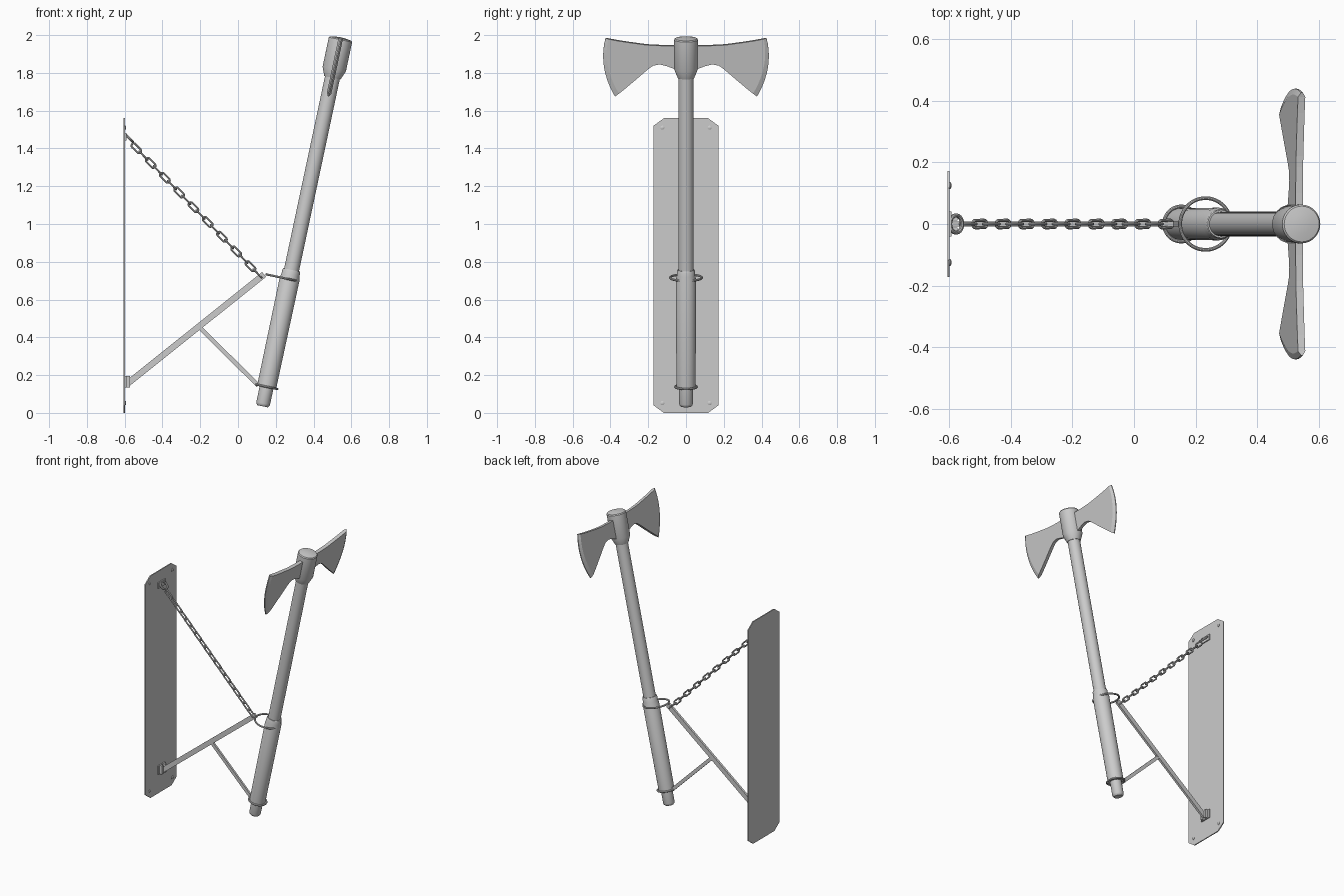
import bpy, bmesh, math
from mathutils import Matrix, Vector

if "Cube" in bpy.data.objects:
    bpy.data.objects.remove(bpy.data.objects["Cube"])

TILT = Matrix.Translation((0.13, 0, 0.035)) @ Matrix.Rotation(math.radians(12), 4, 'Y')


def add(name, bm, matrix=Matrix(), smooth=False):
    bmesh.ops.recalc_face_normals(bm, faces=bm.faces)
    me = bpy.data.meshes.new(name)
    bm.to_mesh(me)
    bm.free()
    ob = bpy.data.objects.new(name, me)
    bpy.context.collection.objects.link(ob)
    ob.matrix_world = matrix
    if smooth:
        bpy.ops.object.select_all(action='DESELECT')
        ob.select_set(True)
        bpy.context.view_layer.objects.active = ob
        bpy.ops.object.shade_smooth_by_angle(angle=math.radians(35))
    return ob


def lathe(name, profile, matrix, n=32):
    bm = bmesh.new()
    vs = [bm.verts.new((r, 0, z)) for r, z in profile]
    es = [bm.edges.new(p) for p in zip(vs, vs[1:])]
    bmesh.ops.spin(bm, geom=vs + es, cent=(0, 0, 0), axis=(0, 0, 1),
                   angle=2 * math.pi, steps=n, use_merge=True)
    bmesh.ops.remove_doubles(bm, verts=bm.verts, dist=1e-5)
    return add(name, bm, matrix, True)


def torus(name, major, minor, matrix, stretch=0, n=40, m=10):
    # stretch pulls the two halves apart along x to form a chain link
    bm = bmesh.new()
    rings = []
    for i in range(n):
        a = 2 * math.pi * (i + 0.5) / n
        c, s = math.cos(a), math.sin(a)
        ring = []
        for j in range(m):
            b = 2 * math.pi * j / m
            r = major + minor * math.cos(b)
            ring.append(bm.verts.new((r * c + math.copysign(stretch, c), r * s, minor * math.sin(b))))
        rings.append(ring)
    for i in range(n):
        p, q = rings[i], rings[(i + 1) % n]
        for j in range(m):
            k = (j + 1) % m
            bm.faces.new((p[j], q[j], q[k], p[k]))
    return add(name, bm, matrix, True)


def box(name, size, matrix):
    bm = bmesh.new()
    bmesh.ops.create_cube(bm, size=1, matrix=Matrix.Diagonal((*size, 1)))
    return add(name, bm, matrix)


def bar(name, a, b, height, depth):
    a, b = Vector(a), Vector(b)
    d = b - a
    rot = Matrix.Rotation(math.atan2(-d.z, d.x), 4, 'Y')
    return box(name, (d.length, depth, height), Matrix.Translation((a + b) / 2) @ rot)


# Wall plate with clipped corners
bm = bmesh.new()
w, h, cy, cz = 0.172, 1.56, 0.055, 0.04
outline = [(-w + cy, 0), (w - cy, 0), (w, cz), (w, h - cz),
           (w - cy, h), (-w + cy, h), (-w, h - cz), (-w, cz)]
face = bm.faces.new([bm.verts.new((-0.605, y, z)) for y, z in outline])
ext = bmesh.ops.extrude_face_region(bm, geom=[face])
bmesh.ops.translate(bm, vec=(0.007, 0, 0),
                    verts=[v for v in ext['geom'] if isinstance(v, bmesh.types.BMVert)])
add("wall_plate", bm)

# Screw heads in the plate corners
to_x = Matrix.Rotation(math.pi / 2, 4, 'Y')
for y in (-0.125, 0.125):
    for z in (0.052, 1.51):
        lathe("screw_head", [(0.011, 0), (0.011, 0.003), (0.006, 0.006), (0, 0.006)],
              Matrix.Translation((-0.598, y, z)) @ to_x, 12)

# Lower hinge bracket
box("bracket_base", (0.008, 0.08, 0.06), Matrix.Translation((-0.595, 0, 0.165)))
for y in (-0.018, 0.018):
    box("bracket_lug", (0.026, 0.014, 0.06), Matrix.Translation((-0.586, y, 0.165)))

# Support arm and strut
bar("support_arm", (-0.585, 0, 0.155), (0.138, 0, 0.733), 0.033, 0.016)
bar("strut", (-0.204, 0, 0.453), (0.107, 0, 0.145), 0.023, 0.014)

# Axe shaft parts
lathe("handle", [(0.0, 0.5), (0.04, 0.5), (0.04, 1.82), (0, 1.82)], TILT)
lathe("pommel", [(0, 0), (0.028, 0), (0.034, 0.006), (0.037, 0.016),
                 (0.037, 0.12), (0, 0.12)], TILT)
lathe("grip", [(0, 0.105), (0.051, 0.105), (0.053, 0.69), (0.048, 0.708),
               (0.048, 0.732), (0.045, 0.738), (0, 0.738)], TILT)
lathe("head_socket", [(0, 1.778), (0.044, 1.778), (0.063, 1.825), (0.063, 1.984),
                      (0.058, 1.990), (0.03, 1.995), (0, 1.997)], TILT)

# Blades: columns of (top y, top z, bottom y, bottom z, half thickness, bulge)
cols = [(0, 1.945, 0, 1.81, .012, 0), (.06, 1.945, .06, 1.822, .012, 0),
        (.10, 1.945, .10, 1.837, .012, 0), (.14, 1.946, .14, 1.847, .012, 0),
        (.185, 1.948, .175, 1.84, .012, 0), (.22, 1.951, .20, 1.822, .012, .003),
        (.30, 1.962, .27, 1.762, .012, .012), (.36, 1.971, .32, 1.72, .012, .02),
        (.412, 1.981, .355, 1.692, .012, .029), (.426, 1.985, .376, 1.675, .003, .033)]
ROWS = 10
for side, sign in (("left", -1), ("right", 1)):
    bm = bmesh.new()
    grids = []
    for f in (-1, 1):
        g = []
        for ty, tz, by, bz, half, bulge in cols:
            col = []
            for k in range(ROWS + 1):
                t = k / ROWS
                y = ty + (by - ty) * t + bulge * 4 * t * (1 - t)
                z = tz + (bz - tz) * t
                col.append(bm.verts.new((f * half, sign * y, (z - 0.035) / 0.978)))
            g.append(col)
        grids.append(g)
        for p, q in zip(g, g[1:]):
            for k in range(ROWS):
                bm.faces.new((p[k], q[k], q[k + 1], p[k + 1]))
    A, B = grids
    for i in range(len(cols) - 1):
        for k in (0, ROWS):
            bm.faces.new((A[i][k], A[i + 1][k], B[i + 1][k], B[i][k]))
    for i in (0, -1):
        for k in range(ROWS):
            bm.faces.new((A[i][k], A[i][k + 1], B[i][k + 1], B[i][k]))
    add(side + "_blade", bm, TILT)

# Holding rings around the grip
tilt_rot = Matrix.Rotation(math.radians(12), 4, 'Y')
torus("upper_ring", 0.084, 0.006, Matrix.Translation((0.232, 0, 0.716)) @ tilt_rot)
torus("lower_ring", 0.057, 0.006, Matrix.Translation((0.153, 0, 0.138)) @ tilt_rot)

# Chain from the wall eye to the arm tip, links turned alternately
step = Vector((0.03775, 0, -0.039))
along = Matrix.Rotation(math.atan2(-step.z, step.x), 4, 'Y')
start = Vector((-0.538, 0, 1.401))
torus("wall_eye", 0.028, 0.007, Matrix.Translation((-0.577, 0, 1.455)) @ along, n=24)
box("eye_base", (0.008, 0.08, 0.04), Matrix.Translation((-0.595, 0, 1.462)))
for i in range(18):
    turn = Matrix.Rotation(math.pi / 2 * ((i + 1) % 2), 4, 'X')
    torus("chain_link", 0.0125, 0.0052, Matrix.Translation(start + step * i) @ along @ turn,
          stretch=0.0195, n=14, m=8)
